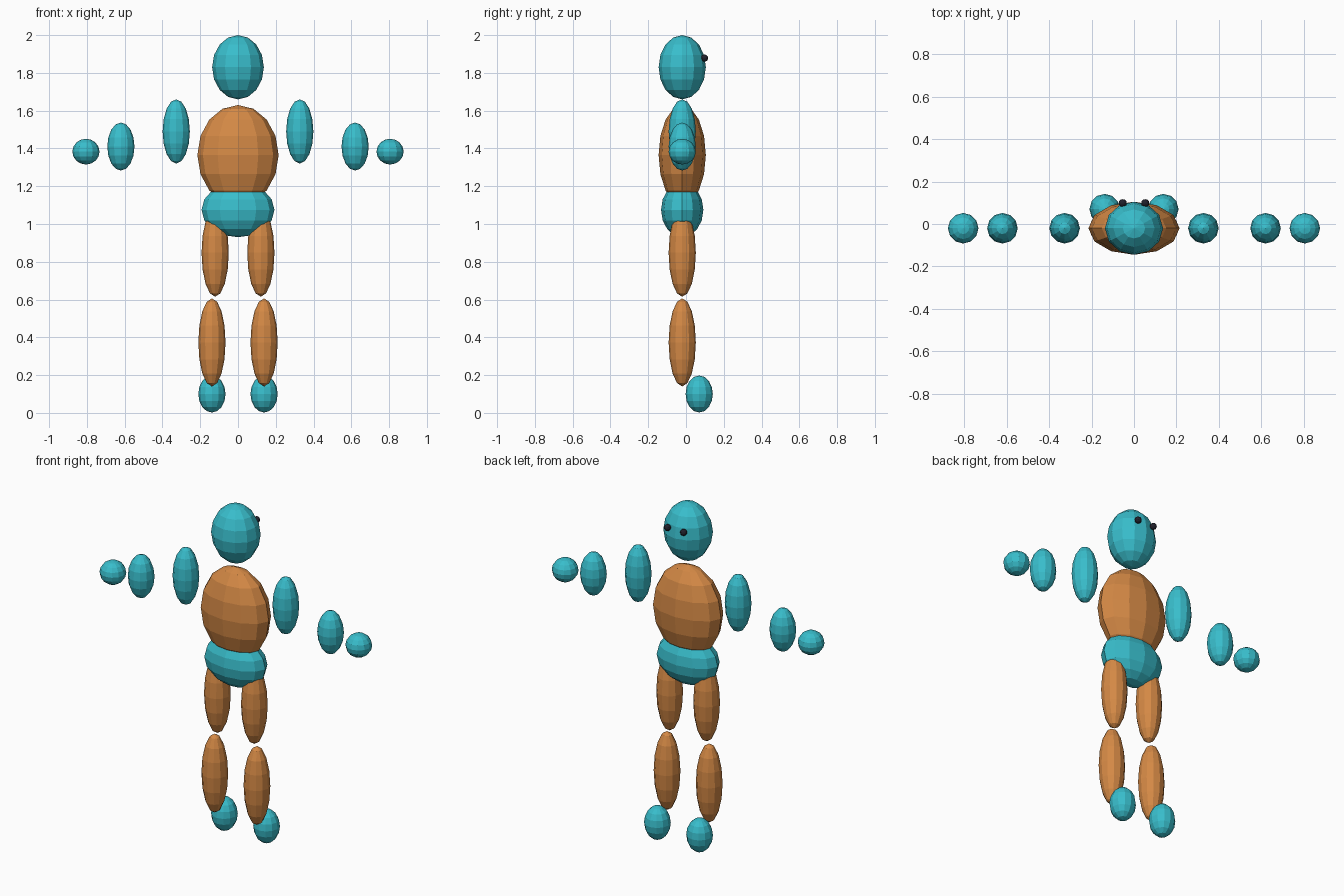
import bpy

if "Cube" in bpy.data.objects:
    bpy.data.objects.remove(bpy.data.objects["Cube"])


def material(name, rgb):
    m = bpy.data.materials.new(name)
    m.diffuse_color = (*rgb, 1)
    m.use_nodes = True
    m.node_tree.nodes["Principled BSDF"].inputs["Base Color"].default_value = m.diffuse_color
    return m


TEAL = material("teal", (0.04, 0.51, 0.60))
ORANGE = material("orange", (0.66, 0.25, 0.06))
BLACK = material("near_black", (0.015, 0.015, 0.025))
MID_Y = -0.02  # depth of the body axis


def ellipsoid(name, center, radii, mat, segments=12, rings=8):
    bpy.ops.mesh.primitive_uv_sphere_add(
        segments=segments, ring_count=rings, radius=1, location=center)
    ob = bpy.context.object
    ob.name = name
    ob.scale = radii
    bpy.ops.object.transform_apply(location=False, rotation=False, scale=True)
    ob.data.materials.append(mat)
    return ob


# Head and trunk
ellipsoid("head", (0, MID_Y, 1.83), (0.137, 0.125, 0.17), TEAL)
ellipsoid("torso", (0, MID_Y, 1.365), (0.215, 0.125, 0.265), ORANGE)
ellipsoid("pelvis", (0, MID_Y, 1.075), (0.193, 0.112, 0.145), TEAL)

# Paired parts: name, x, y, z, radii, material
R = 0.072
pairs = [
    ("upper_arm", 0.327, MID_Y, 1.49, (R, R, 0.17), TEAL),
    ("forearm", 0.62, MID_Y, 1.41, (R, R, 0.127), TEAL),
    ("hand", 0.805, MID_Y, 1.383, (R, R, 0.068), TEAL),
    ("thigh", 0.121, MID_Y, 0.848, (R, R, 0.233), ORANGE),
    ("shin", 0.138, MID_Y, 0.373, (R, R, 0.233), ORANGE),
    ("foot", 0.138, 0.07, 0.10, (R, R, 0.098), TEAL),
    ("eye", 0.053, 0.098, 1.878, (0.019, 0.019, 0.019), BLACK),
]
for name, x, y, z, radii, mat in pairs:
    for side, s in (("left", -1), ("right", 1)):
        ellipsoid(f"{name}_{side}", (s * x, y, z), radii, mat)
